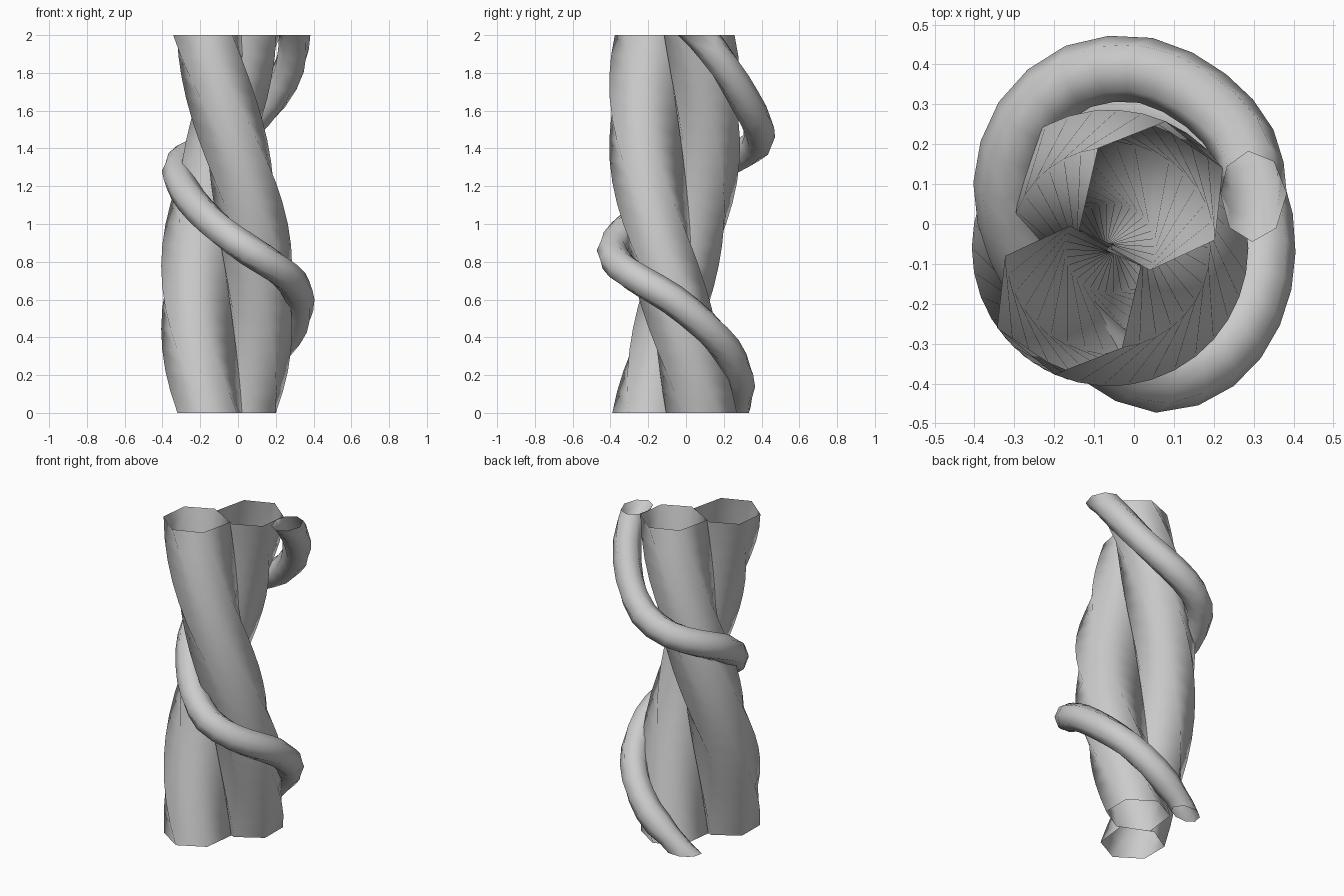
import bpy, bmesh, math
from mathutils import Vector

if "Cube" in bpy.data.objects:
    bpy.data.objects.remove(bpy.data.objects["Cube"])


def make_tube(name, rings, clip=False):
    """Open tube skinned through equal-sized rings of points."""
    bm = bmesh.new()
    loops = [[bm.verts.new(p) for p in ring] for ring in rings]
    n = len(loops[0])
    for a, b in zip(loops, loops[1:]):
        for i in range(n):
            j = (i + 1) % n
            bm.faces.new((a[i], a[j], b[j], b[i]))
    if clip:  # trim the ends level with the floor and the top
        for z, d in ((0, -1), (2, 1)):
            bmesh.ops.bisect_plane(bm, geom=bm.verts[:] + bm.edges[:] + bm.faces[:],
                                   plane_co=(0, 0, z), plane_no=(0, 0, d), clear_outer=True)
    bmesh.ops.recalc_face_normals(bm, faces=bm.faces)
    for f in bm.faces:
        f.smooth = True
    mesh = bpy.data.meshes.new(name)
    bm.to_mesh(mesh)
    bm.free()
    obj = bpy.data.objects.new(name, mesh)
    bpy.context.collection.objects.link(obj)
    return obj


# Two thick stems: a six-sided section turned about half a turn around an off-centre axis
AXIS = Vector((-0.06, -0.06, 0))
SECTION = [(-0.263, -0.02), (-0.10, 0.056), (0.077, -0.045),
           (0.03, -0.25), (-0.14, -0.317), (-0.283, -0.2)]
STEPS, TWIST = 18, math.radians(186)
for name, phase in (("thick_stem_front", 0), ("thick_stem_back", math.pi)):
    rings = []
    for s in range(STEPS + 1):
        z = 2 * s / STEPS
        a = phase + TWIST * (1 - z / 2)
        c, k = math.cos(a), math.sin(a)
        rings.append([AXIS + Vector((x * c - y * k, x * k + y * c, z)) for x, y in SECTION])
    make_tube(name, rings)

# Thin vine winding around the pair
PATH = [Vector(p) for p in (
    (.295, -.05, 2.12), (.3, .075, 2.0), (.275, .2, 1.84), (.18, .31, 1.66),
    (.03, .385, 1.51), (-.14, .37, 1.42), (-.27, .26, 1.355), (-.32, .1, 1.28),
    (-.285, -.06, 1.18), (-.2, -.2, 1.07), (-.08, -.325, .96), (.06, -.39, .86),
    (.2, -.34, .77), (.29, -.22, .69), (.322, -.07, .6), (.295, .09, .47),
    (.205, .21, .34), (.07, .275, .2), (-.08, .28, .08), (-.19, .26, -.02), (-.28, .22, -.1))]
# add a smooth midpoint between neighbouring path points
fine = [PATH[0]]
for a, b, c, d in zip(PATH, PATH[1:], PATH[2:], PATH[3:]):
    fine += [b, (9 * (b + c) - a - d) / 16]
fine += PATH[-2:]
RADIUS, SIDES = 0.083, 8
rings = []
for i, p in enumerate(fine):
    t = (fine[min(i + 1, len(fine) - 1)] - fine[max(i - 1, 0)]).normalized()
    side = t.cross(Vector((0, 0, 1))).normalized()
    up = side.cross(t)
    r = RADIUS if p.z > 0.1 else 0.07
    rings.append([p + r * (side * math.cos(q) + up * math.sin(q))
                  for q in (2 * math.pi * k / SIDES for k in range(SIDES))])
make_tube("thin_vine", rings, clip=True)
